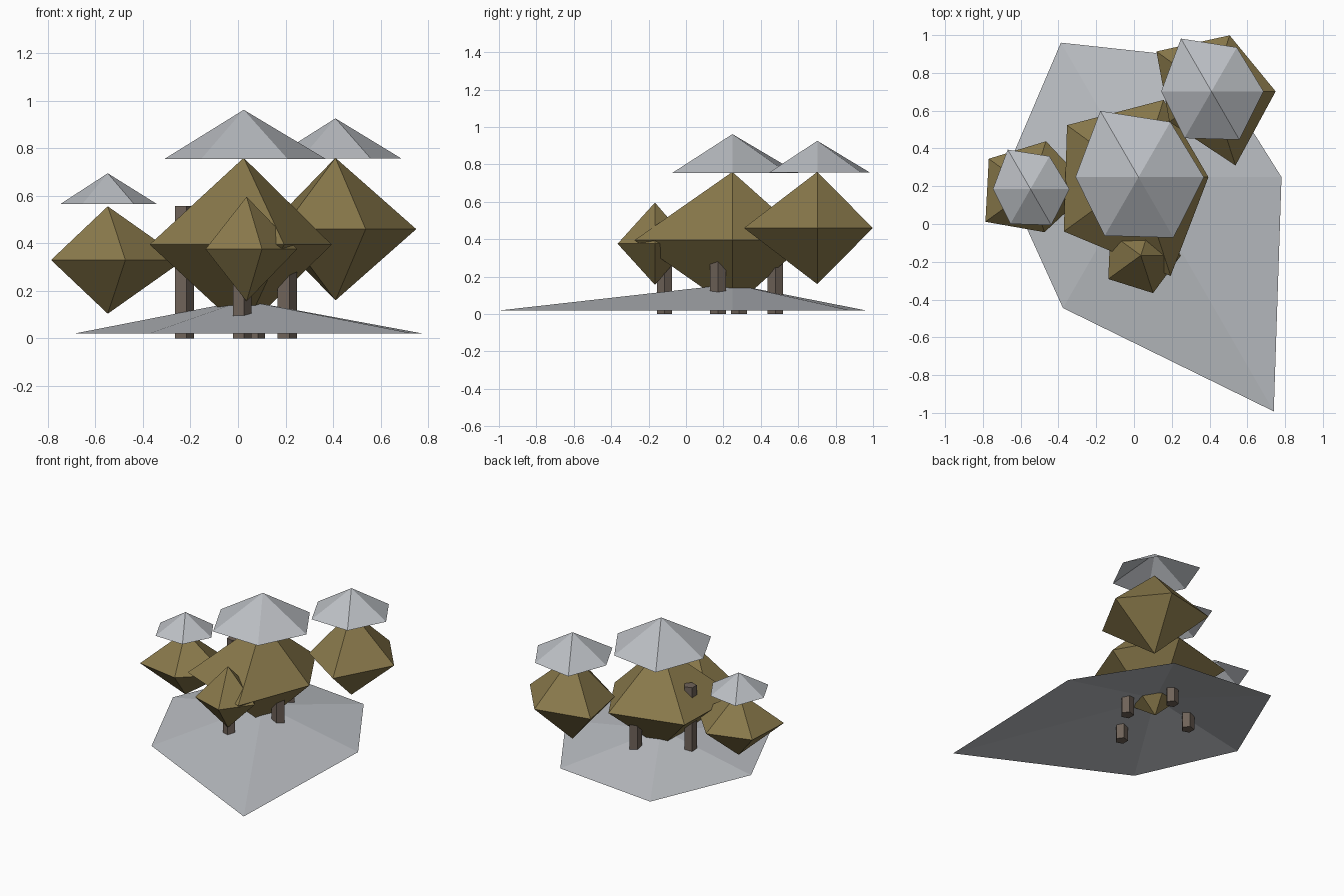
import bpy, bmesh
from math import cos, sin, tau

if "Cube" in bpy.data.objects:
    bpy.data.objects.remove(bpy.data.objects["Cube"])


def material(name, rgb):
    m = bpy.data.materials.new(name)
    m.diffuse_color = (*rgb, 1)
    m.use_nodes = True
    m.node_tree.nodes["Principled BSDF"].inputs["Base Color"].default_value = m.diffuse_color
    return m


foliage = material("foliage", (0.25, 0.19, 0.07))
bark = material("bark", (0.16, 0.125, 0.10))
snow = material("snow", (0.50, 0.52, 0.55))


def ring(bm, x, y, z, radii):
    n = len(radii)
    return [bm.verts.new((x + r * cos(tau * i / n), y + r * sin(tau * i / n), z))
            for i, r in enumerate(radii)]


def fan(bm, loop, tip):
    for a, b in zip(loop, loop[1:] + loop[:1]):
        bm.faces.new((a, b, tip))


def finish(bm, name, mat):
    mesh = bpy.data.meshes.new(name)
    bm.to_mesh(mesh)
    bm.free()
    mesh.materials.append(mat)
    bpy.context.collection.objects.link(bpy.data.objects.new(name, mesh))


def cone(name, x, y, z0, z1, radii):
    """Open-bottomed faceted cone with uneven rim."""
    bm = bmesh.new()
    fan(bm, ring(bm, x, y, z0, radii), bm.verts.new((x, y, z1)))
    finish(bm, name, snow)


def bush(name, x, y, z, h, radii):
    """Five-sided double pyramid with uneven waist."""
    bm = bmesh.new()
    loop = ring(bm, x, y, z, radii)
    fan(bm, loop, bm.verts.new((x, y, z + h)))
    fan(bm, loop[::-1], bm.verts.new((x, y, z - h)))
    finish(bm, name, foliage)


def trunk(name, x, y, h, r):
    bm = bmesh.new()
    low, top = ring(bm, x, y, 0, [r] * 5), ring(bm, x, y, h, [r] * 5)
    for i in range(5):
        j = (i + 1) % 5
        bm.faces.new((low[i], low[j], top[j], top[i]))
    bm.faces.new(low[::-1])
    bm.faces.new(top)
    finish(bm, name, bark)


# ground drift
cone("ground_drift", 0.024, 0.248, 0.02, 0.16, [0.757, 0.725, 0.822, 0.715, 0.80, 1.432])

# stems
trunk("stem_left", -0.23, 0.283, 0.557, 0.044)
trunk("stem_front", 0.013, -0.115, 0.42, 0.043)
trunk("stem_back", 0.07, 0.478, 0.48, 0.044)
trunk("stem_right", 0.203, 0.171, 0.45, 0.046)

# foliage clumps
bush("foliage_main", 0.024, 0.248, 0.395, 0.365, [0.37, 0.43, 0.468, 0.489, 0.55])
bush("foliage_right", 0.41, 0.702, 0.46, 0.30, [0.34, 0.312, 0.36, 0.275, 0.412])
bush("foliage_left", -0.548, 0.185, 0.33, 0.226, [0.32, 0.266, 0.273, 0.295, 0.24])
bush("foliage_front", 0.036, -0.166, 0.376, 0.22, [0.213, 0.20, 0.20, 0.213, 0.21])

# snow caps share one rim shape at different sizes
RIM = [1.0, 0.975, 1.17, 0.965, 1.035, 1.07]
for name, x, y, z0, z1, r in (
        ("snow_cap_main", 0.024, 0.248, 0.755, 0.962, 0.346),
        ("snow_cap_right", 0.41, 0.702, 0.758, 0.926, 0.276),
        ("snow_cap_left", -0.548, 0.185, 0.566, 0.695, 0.206)):
    cone(name, x, y, z0, z1, [r * k for k in RIM])
